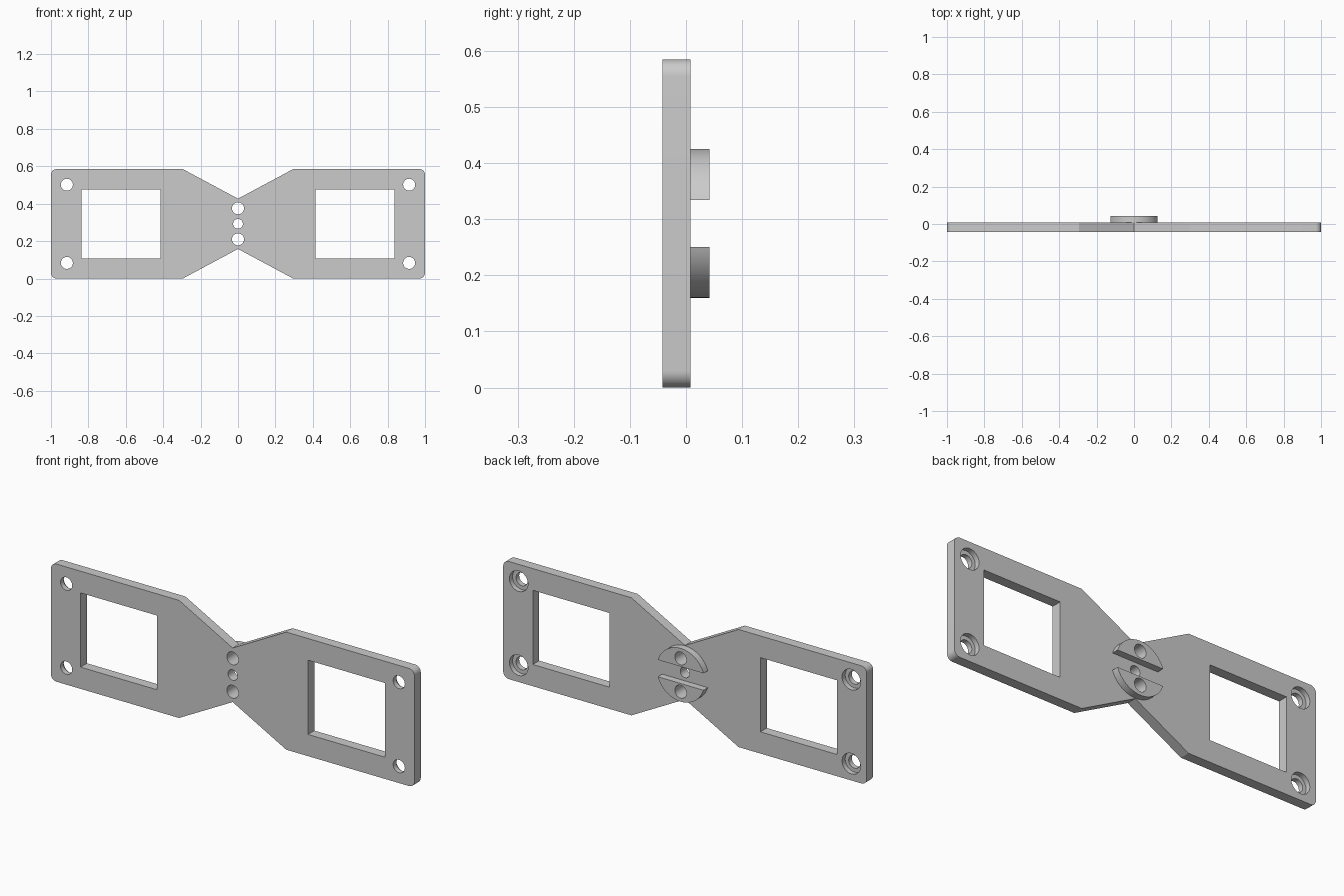
import bpy, bmesh
from math import sin, cos, pi, asin

if "Cube" in bpy.data.objects:
    bpy.data.objects.remove(bpy.data.objects["Cube"])

ZC = 0.2925                      # mid height
Y_FRONT, Y_BACK, Y_BOSS = -0.042, 0.008, 0.042


def arc(cx, cz, r, a0, a1, n):
    return [(cx + r * cos(a0 + (a1 - a0) * i / n),
             cz + r * sin(a0 + (a1 - a0) * i / n)) for i in range(n + 1)]


def circle(cx, cz, r, n=48):
    return arc(cx, cz, r, 0, 2 * pi, n)[:-1]


def prisms(name, profiles, y0, y1):
    """Extrude closed x-z profiles from y0 to y1 into one object."""
    bm = bmesh.new()
    for pts in profiles:
        face = bm.faces.new([bm.verts.new((x, y0, z)) for x, z in pts])
        new = bmesh.ops.extrude_face_region(bm, geom=[face])["geom"]
        verts = [g for g in new if isinstance(g, bmesh.types.BMVert)]
        bmesh.ops.translate(bm, verts=verts, vec=(0, y1 - y0, 0))
    bmesh.ops.recalc_face_normals(bm, faces=bm.faces)
    mesh = bpy.data.meshes.new(name)
    bm.to_mesh(mesh)
    bm.free()
    obj = bpy.data.objects.new(name, mesh)
    bpy.context.collection.objects.link(obj)
    return obj


def combine(target, other, operation):
    """Apply a boolean and remove the helper object."""
    mod = target.modifiers.new(operation, 'BOOLEAN')
    mod.operation, mod.object, mod.solver = operation, other, 'EXACT'
    bpy.context.view_layer.objects.active = target
    bpy.ops.object.modifier_apply(modifier=mod.name)
    bpy.data.objects.remove(other)


# Bow-tie plate with rounded outer corners
R = 0.03
right = [(0, ZC - 0.131), (0.295, 0)]
right += arc(1 - R, R, R, -pi / 2, 0, 10)
right += arc(1 - R, 2 * ZC - R, R, 0, pi / 2, 10)
right += [(0.295, 2 * ZC), (0, ZC + 0.1345)]
right[0] = (0, ZC - 0.1345)
left = [(-x, z) for x, z in reversed(right[1:-1])]
plate = prisms("bracket_plate", [right + left], Y_FRONT, Y_BACK)

# Two half-disc bosses on the back, separated by a slot
BR = 0.1325
a = asin(0.042 / BR)
upper = arc(0, ZC, BR, a, pi - a, 48)
lower = [(x, 2 * ZC - z) for x, z in upper]
combine(plate, prisms("bosses", [upper, lower], -0.01, Y_BOSS), 'UNION')

# Windows, corner screw holes and centre holes
corners = [(sx * 0.915, ZC + sz * 0.209) for sx in (-1, 1) for sz in (-1, 1)]
cuts = [[(s * 0.415, 0.108), (s * 0.837, 0.108), (s * 0.837, 0.477), (s * 0.415, 0.477)]
        for s in (-1, 1)]
cuts += [circle(x, z, 0.032) for x, z in corners]
cuts += [circle(0, ZC + d, r) for d, r in ((-0.083, 0.032), (0, 0.026), (0.083, 0.032))]
combine(plate, prisms("through_cuts", cuts, -0.1, 0.1), 'DIFFERENCE')

# Counterbores on the back of the corner holes
bores = [circle(x, z, 0.051) for x, z in corners]
combine(plate, prisms("counterbores", bores, -0.017, 0.1), 'DIFFERENCE')

# Smooth round walls, keep edges sharp
bpy.ops.object.select_all(action='DESELECT')
plate.select_set(True)
bpy.context.view_layer.objects.active = plate
bpy.ops.object.shade_smooth_by_angle(angle=pi / 9)
